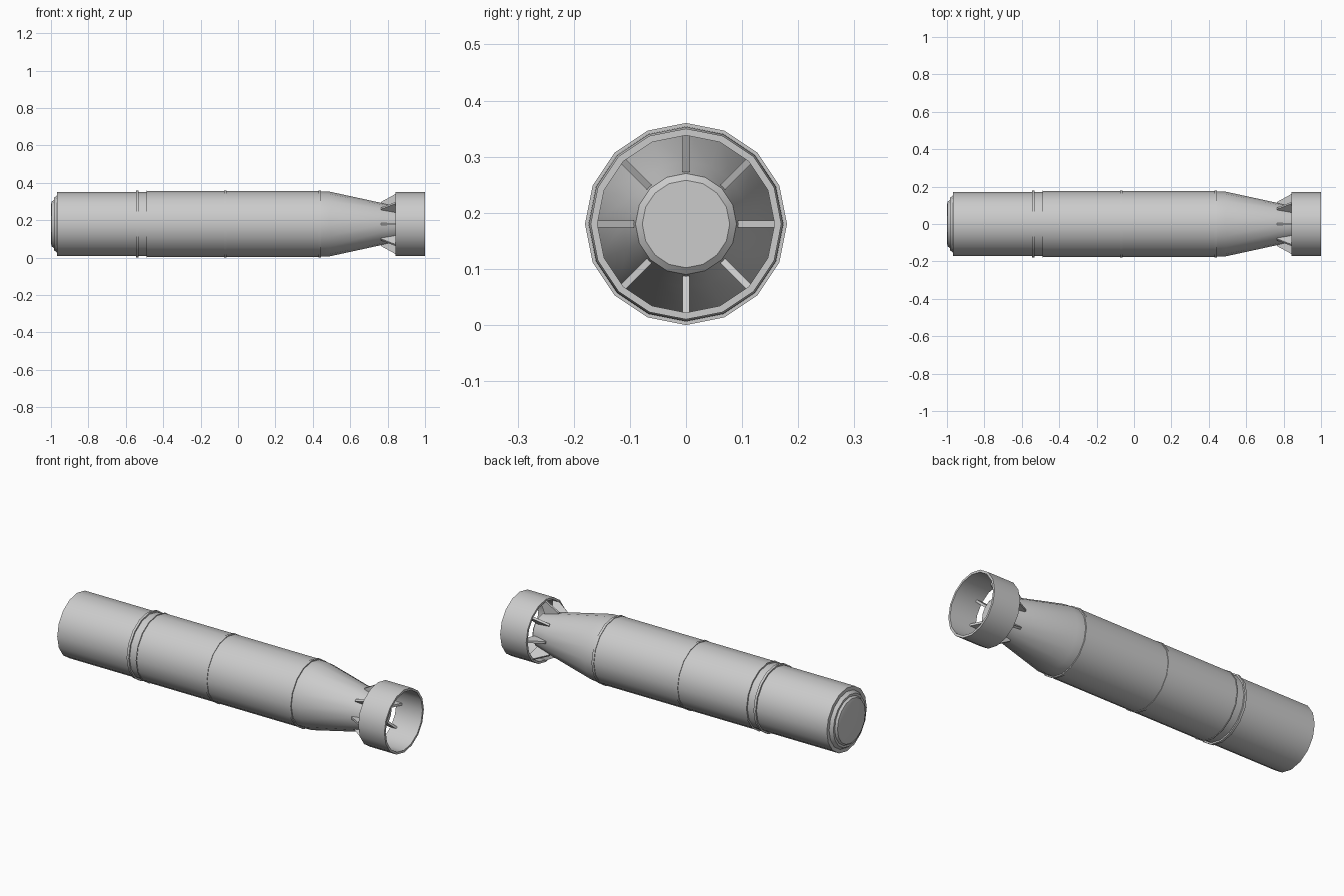
import bpy, bmesh
from math import cos, sin, tau, radians

if "Cube" in bpy.data.objects:
    bpy.data.objects.remove(bpy.data.objects["Cube"])

SIDES = 16
AXIS_Z = 0.18


def finish(name, bm):
    bmesh.ops.recalc_face_normals(bm, faces=bm.faces)
    mesh = bpy.data.meshes.new(name)
    bm.to_mesh(mesh)
    bm.free()
    ob = bpy.data.objects.new(name, mesh)
    ob.location.z = AXIS_Z
    bpy.context.collection.objects.link(ob)
    bpy.ops.object.select_all(action='DESELECT')
    ob.select_set(True)
    bpy.context.view_layer.objects.active = ob
    bpy.ops.object.shade_smooth_by_angle(angle=radians(30))
    return ob


def lathe(name, profile, closed=False):
    """Revolve (x, radius) points round the long axis; open profiles get end caps."""
    bm = bmesh.new()
    rings = [[bm.verts.new((x, r * sin(tau * k / SIDES), r * cos(tau * k / SIDES)))
              for k in range(SIDES)] for x, r in profile]
    pairs = list(zip(rings, rings[1:]))
    if closed:
        pairs.append((rings[-1], rings[0]))
    for a, b in pairs:
        for k in range(SIDES):
            n = (k + 1) % SIDES
            bm.faces.new((a[k], a[n], b[n], b[k]))
    if not closed:
        bm.faces.new(rings[0])
        bm.faces.new(rings[-1])
    return finish(name, bm)


# Front section with stepped nose cap
lathe("front_section", [(-1.0, 0.105), (-0.996, 0.12), (-0.985, 0.128), (-0.985, 0.14),
                        (-0.968, 0.152), (-0.968, 0.172), (-0.487, 0.172)])

# Main body and tapered tail cone
lathe("main_body", [(-0.487, 0.177), (0.435, 0.177), (0.435, 0.174), (0.49, 0.173),
                    (0.77, 0.112), (0.86, 0.09), (0.87, 0.078)])

# Raised joint bands
for i, x in enumerate((-0.545, -0.49, -0.075, 0.43)):
    w = 0.004 if i == 1 else 0.013
    lathe(f"joint_band_{i + 1}", [(x, 0.165), (x, 0.18), (x + w, 0.18), (x + w, 0.165)], True)

# Open tail ring
lathe("tail_ring", [(0.843, 0.17), (1.0, 0.17), (1.0, 0.158), (0.843, 0.158)], True)

# Eight struts joining the cone to the ring
bm = bmesh.new()
outline = [(0.765, 0.105), (0.765, 0.118), (0.845, 0.162), (0.88, 0.162), (0.845, 0.09)]
for k in range(8):
    a = tau * k / 8
    sides = []
    for t in (-0.006, 0.006):
        sides.append([bm.verts.new((x, r * sin(a) + t * cos(a), r * cos(a) - t * sin(a)))
                      for x, r in outline])
    p, q = sides
    bm.faces.new(p)
    bm.faces.new(q[::-1])
    for i in range(len(p)):
        j = (i + 1) % len(p)
        bm.faces.new((p[i], q[i], q[j], p[j]))
finish("tail_struts", bm)
